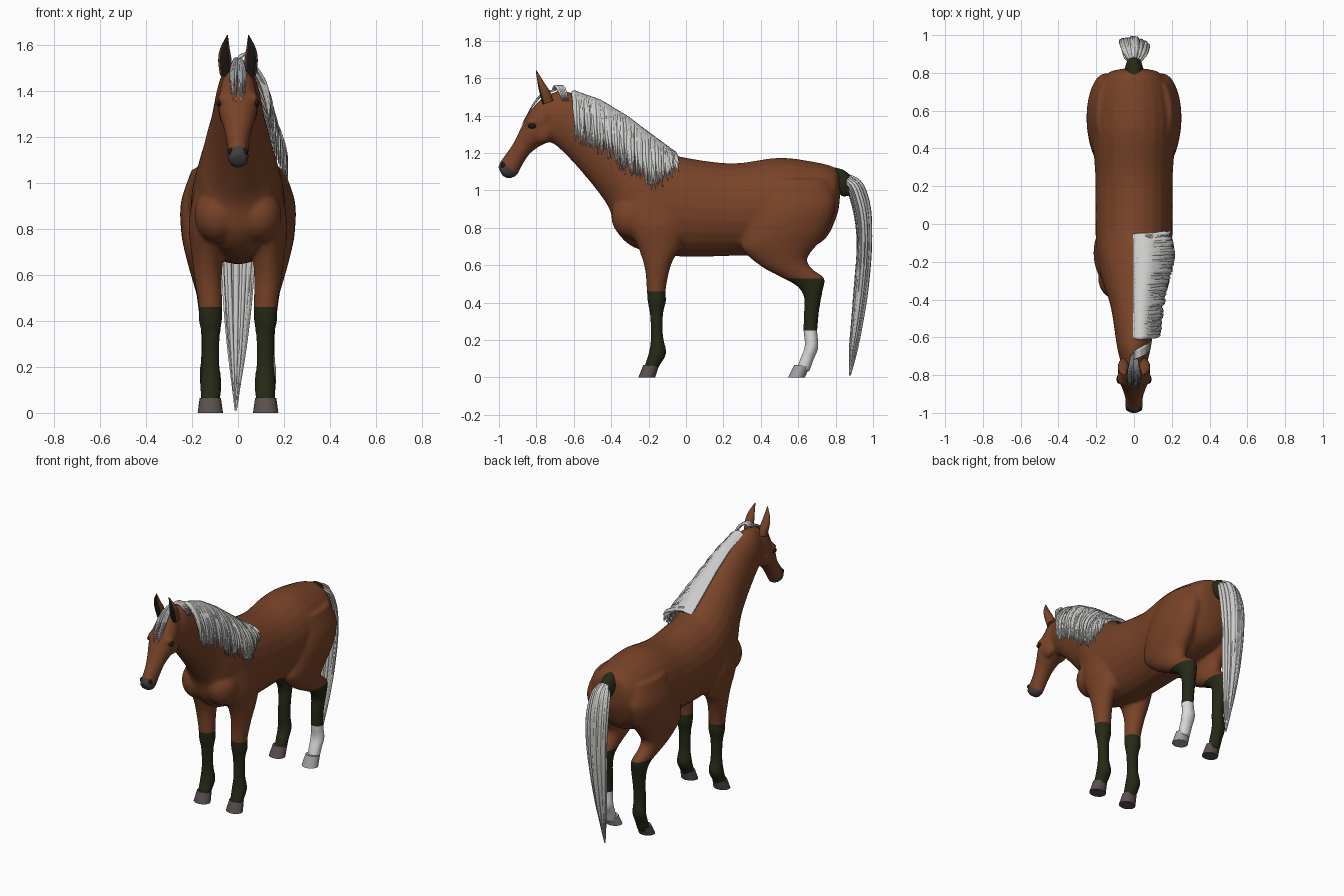
import bpy, bmesh, math, random
from mathutils import Vector, Matrix

random.seed(4)
if "Cube" in bpy.data.objects:
    bpy.data.objects.remove(bpy.data.objects["Cube"])


def material(name, r, g, b):
    mat = bpy.data.materials.new(name)
    mat.use_nodes = True
    mat.diffuse_color = (r, g, b, 1)
    shader = mat.node_tree.nodes["Principled BSDF"]
    shader.inputs["Base Color"].default_value = (r, g, b, 1)
    shader.inputs["Roughness"].default_value = 0.8
    return mat


chestnut = material("chestnut_coat", 0.19, 0.056, 0.021)
black = material("black_points", 0.02, 0.022, 0.008)
white = material("white_sock", 0.7, 0.7, 0.7)
silver = material("silver_hair", 0.6, 0.6, 0.59)
grey_hair = material("grey_forelock", 0.32, 0.33, 0.35)
horn = material("brown_hoof", 0.1, 0.08, 0.075)
pale_horn = material("pale_hoof", 0.36, 0.36, 0.38)
muzzle_grey = material("muzzle_grey", 0.055, 0.05, 0.046)
dark = material("eye_dark", 0.012, 0.01, 0.009)


def smooth_rows(rows, steps=5):
    """Catmull-Rom resampling of equal-length tuples."""
    rows = [Vector(r) for r in rows]
    ext = [rows[0] * 2 - rows[1]] + rows + [rows[-1] * 2 - rows[-2]]
    out = []
    for a, b, c, d in zip(ext, ext[1:], ext[2:], ext[3:]):
        for i in range(steps):
            t = i / steps
            out.append(b + (c - a) * (t / 2) + (a * 2 - b * 5 + c * 4 - d) * (t * t / 2)
                       + (b * 3 - a - c * 3 + d) * (t ** 3 / 2))
    return out + [rows[-1]]


def loft(bm, rows, side=1, sides=24, steps=5):
    """Oval rings; each row holds two outline points (y, z, y, z), half width, centre x."""
    rings = []
    for y1, z1, y2, z2, half, cx in smooth_rows([(*r, 0)[:6] for r in rows], steps):
        ring = []
        for i in range(sides):
            a = math.tau * i / sides
            k = (1 + math.sin(a)) / 2
            ring.append(bm.verts.new((side * (cx + half * math.cos(a)),
                                      y2 + (y1 - y2) * k, z2 + (z1 - z2) * k)))
        rings.append(ring)
    for r, s in zip(rings, rings[1:]):
        for i in range(sides):
            j = (i + 1) % sides
            bm.faces.new((r[i], r[j], s[j], s[i]))
    bm.faces.new(rings[0])
    bm.faces.new(rings[-1])


def ball(bm, centre, size):
    bmesh.ops.create_uvsphere(bm, u_segments=20, v_segments=12, radius=1,
                              matrix=Matrix.Translation(centre) @ Matrix.Diagonal((*size, 1)))


def select(obj):
    bpy.ops.object.select_all(action='DESELECT')
    obj.select_set(True)
    bpy.context.view_layer.objects.active = obj


def finish(bm, name, mats, angle=50):
    bmesh.ops.recalc_face_normals(bm, faces=bm.faces)
    mesh = bpy.data.meshes.new(name)
    bm.to_mesh(mesh)
    bm.free()
    obj = bpy.data.objects.new(name, mesh)
    bpy.context.collection.objects.link(obj)
    for m in mats:
        mesh.materials.append(m)
    select(obj)
    bpy.ops.object.shade_smooth_by_angle(angle=math.radians(angle))
    return obj


# Outlines of the body parts
torso = [(.815, 1.1, .825, .98, .07), (.79, 1.125, .805, .86, .14), (.7, 1.15, .72, .72, .195),
         (.5, 1.175, .5, .66, .22), (.25, 1.145, .25, .65, .205), (0, 1.175, 0, .645, .205),
         (-.09, 1.205, -.13, .66, .2), (-.18, 1.265, -.28, .695, .185), (-.25, 1.315, -.37, .78, .165),
         (-.32, 1.365, -.41, .9, .145), (-.4, 1.42, -.465, .985, .125), (-.48, 1.47, -.55, 1.09, .11),
         (-.56, 1.505, -.64, 1.19, .098), (-.64, 1.53, -.71, 1.25, .085), (-.7, 1.53, -.76, 1.26, .07)]
head = [(-.66, 1.52, -.72, 1.28, .065), (-.74, 1.515, -.75, 1.25, .078), (-.8, 1.465, -.775, 1.24, .085),
        (-.85, 1.4, -.805, 1.22, .082), (-.885, 1.33, -.84, 1.19, .066), (-.925, 1.25, -.875, 1.135, .052),
        (-.967, 1.19, -.905, 1.08, .045), (-.995, 1.15, -.94, 1.065, .046), (-1.005, 1.12, -.975, 1.07, .034)]
front_leg = [(-.32, .98, -.03, .98, .06, .13), (-.31, .82, 0, .82, .082, .132), (-.25, .68, -.03, .7, .07, .132),
             (-.22, .58, -.08, .6, .06, .13), (-.21, .47, -.108, .47, .052, .12), (-.206, .41, -.106, .41, .052, .12),
             (-.192, .33, -.122, .34, .04, .118), (-.188, .21, -.122, .22, .038, .118),
             (-.2, .13, -.105, .13, .047, .118), (-.218, .075, -.14, .065, .043, .119),
             (-.228, .04, -.155, .03, .04, .12)]
hind_leg = [(.42, 1.06, .75, 1.06, .06, .14), (.35, .9, .8, .93, .1, .148), (.31, .77, .76, .8, .097, .15),
            (.3, .685, .71, .72, .085, .147), (.4, .595, .65, .64, .068, .142), (.5, .54, .67, .585, .056, .138),
            (.59, .49, .74, .53, .05, .13), (.63, .43, .73, .46, .047, .125), (.63, .35, .713, .36, .04, .122),
            (.627, .25, .703, .25, .039, .122), (.635, .17, .708, .16, .046, .122),
            (.61, .1, .685, .1, .042, .122), (.59, .04, .66, .03, .04, .122)]

# Body: all parts fused into one smooth skin
bm = bmesh.new()
loft(bm, torso)
loft(bm, head)
for side in (-1, 1):
    loft(bm, front_leg, side)
    loft(bm, hind_leg, side)
    ball(bm, (side * .09, -.29, .86), (.1, .11, .12))      # breast
    ball(bm, (side * .05, -.77, 1.315), (.036, .06, .065))  # cheek
    ball(bm, (side * .064, -.815, 1.365), (.026, .04, .025))  # brow
body = finish(bm, "body", (chestnut, black, white, muzzle_grey))
fuse = body.modifiers.new("fuse", 'REMESH')
fuse.mode = 'VOXEL'
fuse.voxel_size = 0.011
relax = body.modifiers.new("relax", 'SMOOTH')
relax.factor = 0.5
relax.iterations = 6
for name in ("fuse", "relax"):
    bpy.ops.object.modifier_apply(modifier=name)

# Coat markings: cut clean edges, then colour by region
bm = bmesh.new()
bm.from_mesh(body.data)
muzzle_cut = (Vector((0, -1, 1.17)), Vector((0, .9, 1)))
cuts = [(Vector((0, 0, z)), Vector((0, 0, 1)), lambda f: f.calc_center_median().z < .6) for z in (.25, .46, .53)]
cuts.append((*muzzle_cut, lambda f: f.calc_center_median().y < -.86))
for point, normal, near in cuts:
    faces = [f for f in bm.faces if near(f)]
    edges = {e for f in faces for e in f.edges}
    verts = {v for f in faces for v in f.verts}
    bmesh.ops.bisect_plane(bm, geom=[*verts, *edges, *faces], plane_co=point, plane_no=normal)
for f in bm.faces:
    c = f.calc_center_median()
    f.smooth = True
    f.material_index = 0
    if c.y > .3 and c.z < .53:
        f.material_index = 2 if c.z < .25 and c.x > 0 else 1
    elif c.z < .46:
        f.material_index = 1
    elif c.y < -.86 and (c - muzzle_cut[0]).dot(muzzle_cut[1]) < 0:
        f.material_index = 3
bm.to_mesh(body.data)
bm.free()

# Hooves, ears, eyes and nostrils
hooves = {"front": [(-.228, .068, -.146, .058, .046, .12), (-.255, 0, -.165, 0, .055, .12)],
          "hind": [(.58, .068, .662, .058, .045, .122), (.545, 0, .635, 0, .053, .122)]}
ear = [(-.765, 1.46, -.71, 1.48, .024, .055), (-.785, 1.53, -.728, 1.53, .029, .057),
       (-.795, 1.585, -.76, 1.58, .021, .057), (-.803, 1.64, -.799, 1.642, .002, .046)]
for side, word in ((-1, "right"), (1, "left")):
    for place, rows in hooves.items():
        bm = bmesh.new()
        loft(bm, rows, side, steps=2)
        pale = place == "hind" and side > 0
        finish(bm, f"{place}_{word}_hoof", [pale_horn if pale else horn])
    bm = bmesh.new()
    loft(bm, ear, side, sides=16)
    bmesh.ops.recalc_face_normals(bm, faces=bm.faces)
    for f in bm.faces:
        f.material_index = int(f.normal.y < -.72)
    finish(bm, word + "_ear", [chestnut, dark])
    bm = bmesh.new()
    ball(bm, (side * .08, -.822, 1.345), (.013, .022, .015))
    finish(bm, word + "_eye", [dark])
    bm = bmesh.new()
    ball(bm, (side * .032, -.978, 1.135), (.012, .012, .016))
    finish(bm, word + "_nostril", [dark])

# Dock of the tail
bm = bmesh.new()
loft(bm, [(.78, 1.126, .8, 1.0, .05), (.84, 1.11, .835, .97, .045), (.885, 1.075, .865, .97, .03),
          (.92, 1.03, .89, .97, .012)])
finish(bm, "tail_dock", [black])


def hair(name, strands, mat, thickness):
    """Tapered tubes along the strands, merged into one mesh object."""
    curve = bpy.data.curves.new(name, 'CURVE')
    curve.dimensions = '3D'
    curve.bevel_depth = thickness
    curve.bevel_resolution = 1
    curve.use_fill_caps = True
    for strand in strands:
        path = smooth_rows(strand, 4)
        spline = curve.splines.new('POLY')
        spline.points.add(len(path) - 1)
        for i, (point, co) in enumerate(zip(spline.points, path)):
            t = i / (len(path) - 1)
            point.co = (*co, 1)
            point.radius = min(1, .6 + 3 * t, .12 + 2.2 * (1 - t))
    obj = bpy.data.objects.new(name, curve)
    bpy.context.collection.objects.link(obj)
    curve.materials.append(mat)
    select(obj)
    bpy.ops.object.convert(target='MESH')
    bpy.ops.object.shade_smooth_by_angle(angle=math.radians(60))


def jitter(amount):
    return random.uniform(-amount, amount)


def along(rows, t):
    """Linear lookup in evenly spaced rows."""
    t *= len(rows) - 1
    i = min(int(t), len(rows) - 2)
    return Vector(rows[i]).lerp(Vector(rows[i + 1]), t - i)


# Tail: strands spread across an oval section
tail = [(.85, 1.04, .88, 1.08, .035), (.875, .99, .94, 1.03, .065), (.91, .85, .98, .9, .08),
        (.922, .7, .985, .7, .075), (.908, .5, .967, .48, .06), (.89, .3, .938, .28, .04),
        (.875, .15, .91, .13, .02), (.873, .01, .88, .01, .004)]
strands = []
for n in range(90):
    a, r = random.uniform(0, math.tau), math.sqrt(random.uniform(.1, 1))
    u, k = r * math.cos(a), (1 + r * math.sin(a)) / 2
    length = len(tail) - (n % 3 if n % 4 else 0)
    strands.append([(u * w - .01 * i / 7, y1 + (y2 - y1) * k, z1 + (z2 - z1) * k)
                    for i, (y1, z1, y2, z2, w) in enumerate(tail[:length])])
hair("tail", strands, silver, .011)

# Mane: falls from the crest over the left side (crest y, crest z, tip z, tip x)
mane = [(-.6, 1.515, 1.27, .125), (-.46, 1.465, 1.21, .142), (-.32, 1.38, 1.1, .168),
        (-.18, 1.275, 1.015, .205), (-.06, 1.19, 1.12, .18)]
strands = []
for n in range(120):
    y, top, tip, x = along(mane, n / 119)
    tip += jitter(.025)
    x += jitter(.008)
    drop, lean = top - tip, jitter(.012)
    strands.append([(-.004, y, top - .005), (x * .38, y, top + .006), (x * .78, y + lean, top - drop * .25),
                    (x, y + lean + .005, top - drop * .6), (x + .008, y + lean * 2 + .01, tip)])
hair("mane", strands, silver, .013)

# Forelock between the ears and the tuft behind them
strands = []
for n in range(16):
    x = jitter(.034)
    end = random.uniform(.6, 1)
    strands.append([(x * .4, -.69, 1.54), (x * .7, -.76, 1.517), (x, -.81, 1.468),
                    (x, -.81 - .07 * end, 1.468 - .12 * end)])
hair("forelock", strands, grey_hair, .007)
strands = [[(.0, -.7 + d, 1.54), (.03, -.685 + d, 1.557), (.065, -.665 + d, 1.53), (.09, -.645 + d, 1.47)]
           for d in (-.012, -.004, .004, .012, .02)]
hair("poll_tuft", strands, silver, .009)
